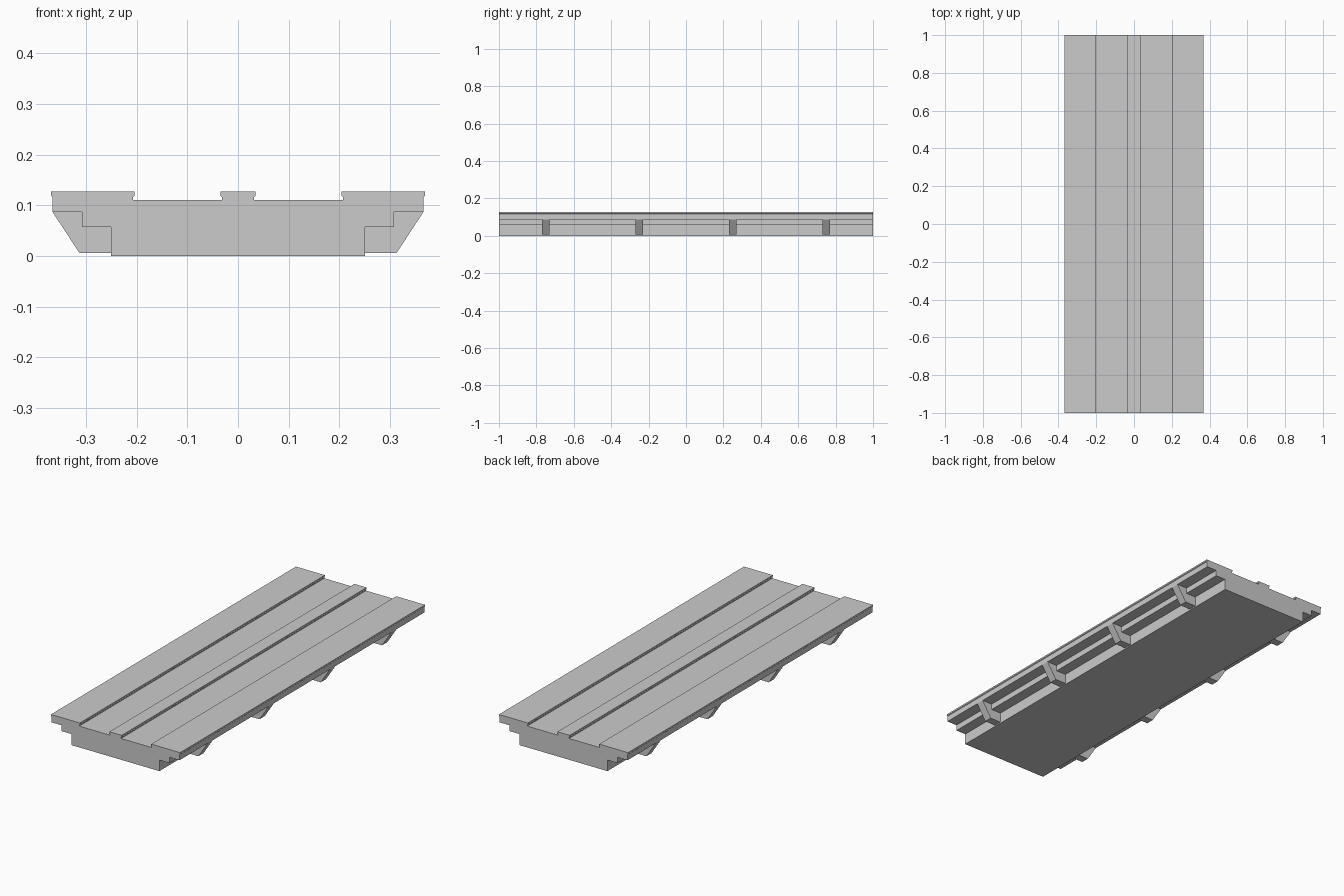
import bpy, bmesh

if "Cube" in bpy.data.objects:
    bpy.data.objects.remove(bpy.data.objects["Cube"])


def extrude_profile(name, points, y0, y1):
    """Prism from an (x, z) outline, extruded along y."""
    bm = bmesh.new()
    face = bm.faces.new([bm.verts.new((x, y0, z)) for x, z in points])
    moved = bmesh.ops.extrude_face_region(bm, geom=[face])["geom"]
    verts = [g for g in moved if isinstance(g, bmesh.types.BMVert)]
    bmesh.ops.translate(bm, verts=verts, vec=(0, y1 - y0, 0))
    bmesh.ops.recalc_face_normals(bm, faces=bm.faces)
    mesh = bpy.data.meshes.new(name)
    bm.to_mesh(mesh)
    bm.free()
    obj = bpy.data.objects.new(name, mesh)
    bpy.context.collection.objects.link(obj)
    return obj


# Walkway body: stepped underside, raised edge and centre strips with small lips
half = [
    (0.251, 0.0), (0.251, 0.057), (0.308, 0.057), (0.308, 0.087),   # stepped side
    (0.366, 0.087), (0.366, 0.116), (0.369, 0.119), (0.369, 0.127),  # outer edge
    (0.204, 0.127), (0.204, 0.119), (0.207, 0.116), (0.207, 0.110),  # side strip
    (0.032, 0.110), (0.032, 0.116), (0.035, 0.119), (0.035, 0.127),  # centre strip
]
outline = half + [(-x, z) for x, z in reversed(half)]
extrude_profile("platform_body", outline, -1.0, 1.0)

# Slanted support brackets under both overhanging edges
bracket = [(0.251, 0.006), (0.313, 0.006), (0.366, 0.087),
           (0.308, 0.087), (0.308, 0.057), (0.251, 0.057)]
for side, label in ((-1, "left"), (1, "right")):
    for i, y in enumerate((-0.75, -0.25, 0.25, 0.75)):
        extrude_profile(f"bracket_{label}_{i + 1}",
                        [(side * x, z) for x, z in bracket],
                        y - 0.021, y + 0.021)
